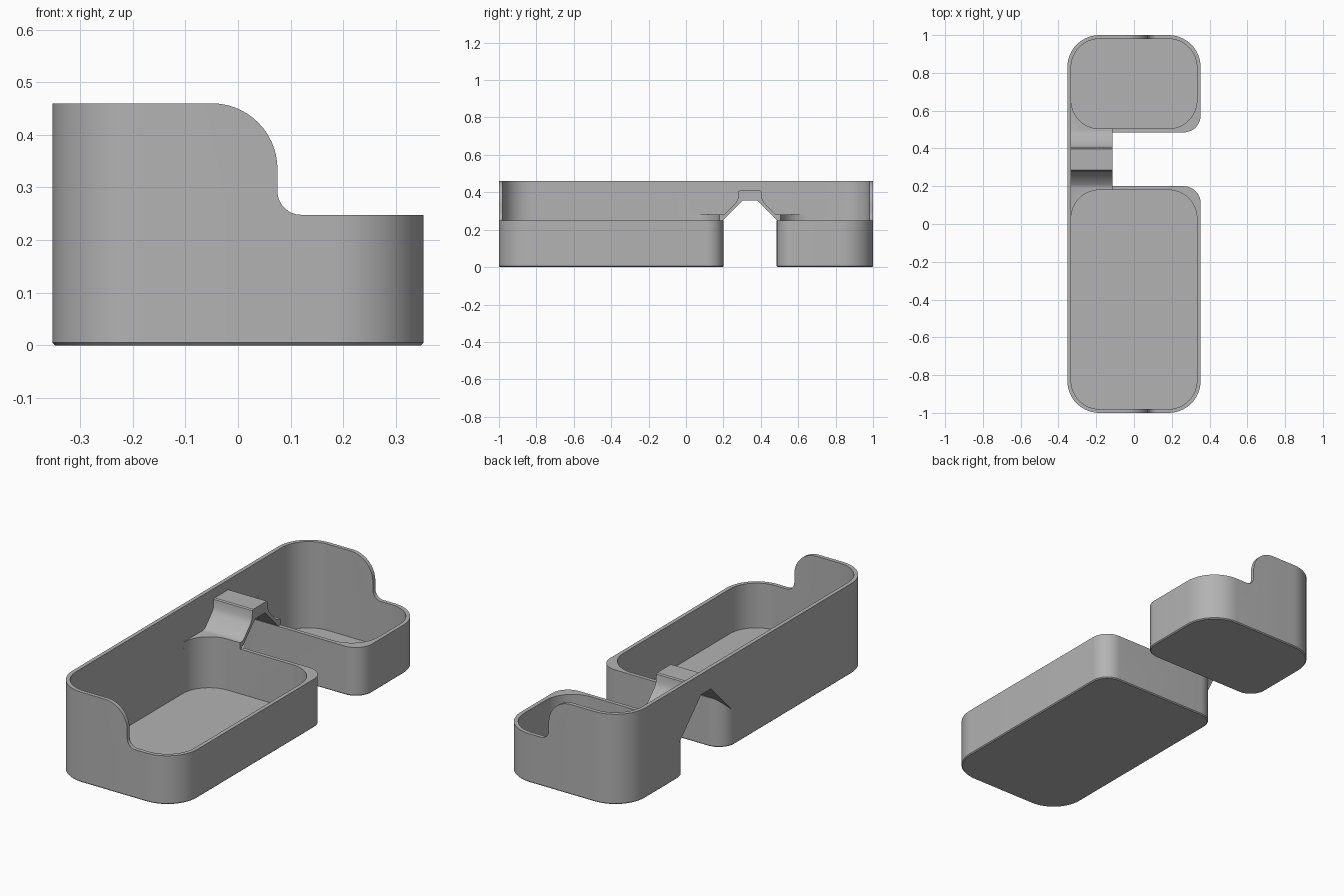
import bpy, bmesh
from math import sin, cos, pi, radians

old = bpy.data.objects.get("Cube")
if old:
    bpy.data.objects.remove(old, do_unlink=True)

grey = bpy.data.materials.new("plain grey")
grey.use_nodes = True
GREY = (0.45, 0.45, 0.45, 1)
grey.diffuse_color = GREY
grey.node_tree.nodes["Principled BSDF"].inputs["Base Color"].default_value = GREY

HALF, WALL, RIM, TOP = 0.353, 0.02, 0.248, 0.46
INNER = HALF - WALL


def arc(cx, cy, r, start, end, steps=14):
    return [(cx + r * cos(radians(start + (end - start) * i / steps)),
             cy + r * sin(radians(start + (end - start) * i / steps)))
            for i in range(steps + 1)]


def rounded(x, y0, y1, r0, r1):
    """Rounded rectangle with one radius at each end in y."""
    return (arc(x - r1, y1 - r1, r1, 0, 90) + arc(-x + r1, y1 - r1, r1, 90, 180)
            + arc(-x + r0, y0 + r0, r0, 180, 270) + arc(x - r0, y0 + r0, r0, 270, 360))


def loft(name, rings):
    """Closed solid through a list of 3D rings."""
    bm = bmesh.new()
    loops = [[bm.verts.new(p) for p in ring] for ring in rings]
    n = len(loops[0])
    for a, b in zip(loops, loops[1:]):
        for i in range(n):
            j = (i + 1) % n
            bm.faces.new((a[i], a[j], b[j], b[i]))
    bm.faces.new(loops[0][::-1])
    bm.faces.new(loops[-1])
    bmesh.ops.recalc_face_normals(bm, faces=bm.faces)
    mesh = bpy.data.meshes.new(name)
    bm.to_mesh(mesh)
    bm.free()
    mesh.materials.append(grey)
    ob = bpy.data.objects.new(name, mesh)
    bpy.context.collection.objects.link(ob)
    return ob


def prism(name, points, a, b, axis):
    place = {"X": lambda p, t: (t, *p),
             "Y": lambda p, t: (p[0], t, p[1]),
             "Z": lambda p, t: (*p, t)}[axis]
    return loft(name, [[place(p, t) for p in points] for t in (a, b)])


def combine(ob, others, operation):
    for other in others:
        mod = ob.modifiers.new("combine", "BOOLEAN")
        mod.operation, mod.solver, mod.object = operation, "EXACT", other
    bpy.context.view_layer.update()
    graph = bpy.context.evaluated_depsgraph_get()
    mesh = bpy.data.meshes.new_from_object(ob.evaluated_get(graph))
    ob.modifiers.clear()
    ob.data = mesh


def discard(obs):
    for ob in obs:
        bpy.data.objects.remove(ob, do_unlink=True)


# Tray bodies with a small chamfer under the base, and their hollows
trays, hollows = [], []
for name, y0, y1, r0, r1 in (("long", -1, 0.2, 0.17, 0.09),
                             ("short", 0.485, 1, 0.09, 0.17)):
    rings = []
    for inset, z in ((0.005, 0), (0, 0.005), (0, TOP)):
        outline = rounded(HALF - inset, y0 + inset, y1 - inset, r0 - inset, r1 - inset)
        rings.append([(x, y, z) for x, y in outline])
    trays.append(loft(name + "_tray", rings))
    hollow = rounded(INNER, y0 + WALL, y1 - WALL, 0.15, 0.15)
    hollows.append(prism(name + "_hollow", hollow, WALL, 0.7, "Z"))

# Cutter for the low side, with the swept shoulder on the end walls
sweep = ([(-0.05, 0.6), (-0.05, TOP)] + arc(-0.05, TOP - 0.125, 0.125, 88, 0)
         + arc(0.12, RIM + 0.045, 0.045, 180, 270) + [(0.5, RIM), (0.5, 0.6)])
low_side = prism("low_side_cutter", sweep, -1.2, 1.2, "Y")

# Cutter for the low tray walls beside the gap
x0 = -INNER - 0.001
gap = [(x0, 0), (0.2, 0), (0.2, 0.7), (x0, 0.7)]
gap_side = prism("gap_cutter", gap, RIM, 0.7, "Z")

for tray, hollow in zip(trays, hollows):
    combine(tray, [hollow, low_side, gap_side], "DIFFERENCE")

# Tall wall joining the trays, open below the bridge
arch = [(0.04, 0.09), (0.302, 0.355), (0.382, 0.355), (0.645, 0.09)]
wall_shape = [(-0.05, TOP), (-0.05, 0.09)] + arch + [(0.73, 0.09), (0.73, TOP)]
joining_wall = prism("joining_wall", wall_shape, -HALF, -INNER, "X")

# Bridge with flared feet, merging into the tray corners
crown = [(0.645, 0.28), (0.49, 0.28), (0.475, 0.285), (0.417, 0.345), (0.407, 0.365),
         (0.403, 0.405), (0.397, 0.41)]
mirror = [(0.684 - y, z) for y, z in reversed(crown)]
bridge = prism("bridge", arch + crown + mirror, -INNER - 0.01, -0.115, "X")
combine(bridge, hollows, "DIFFERENCE")

# Join everything into one shell
shell = trays[0]
shell.name = "desk_tray"
combine(shell, [trays[1], joining_wall, bridge], "UNION")
discard([trays[1], joining_wall, bridge, low_side, gap_side] + hollows)

bpy.ops.object.select_all(action="DESELECT")
shell.select_set(True)
bpy.context.view_layer.objects.active = shell
bpy.ops.object.shade_smooth_by_angle(angle=radians(30))
